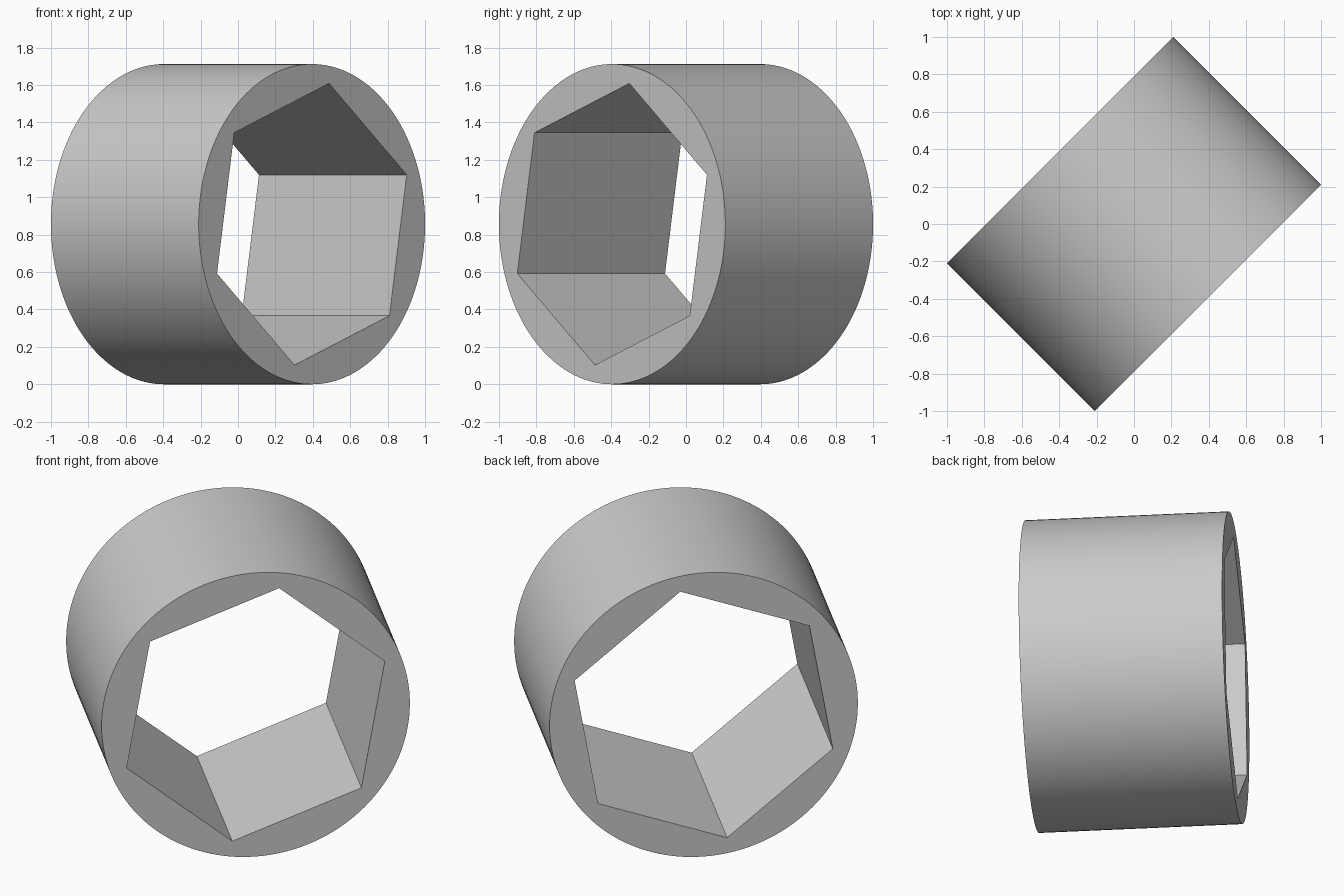
import bpy, bmesh
from math import radians
from mathutils import Matrix

if "Cube" in bpy.data.objects:
    bpy.data.objects.remove(bpy.data.objects["Cube"])

OUTER_RADIUS = 0.856
HEX_RADIUS = 0.764
LENGTH = 1.117
HEX_TURN = radians(-9.8)

# Plain grey material
grey = bpy.data.materials.new("plain_grey")
grey.use_nodes = True
colour = (0.6, 0.6, 0.6, 1)
grey.diffuse_color = colour
grey.node_tree.nodes["Principled BSDF"].inputs["Base Color"].default_value = colour

# End face: a disc with a hexagonal opening
bm = bmesh.new()
base = Matrix.Translation((0, 0, -LENGTH / 2))
bmesh.ops.create_circle(bm, segments=144, radius=OUTER_RADIUS, matrix=base)
bmesh.ops.create_circle(bm, segments=6, radius=HEX_RADIUS,
                        matrix=base @ Matrix.Rotation(HEX_TURN, 4, 'Z'))
bmesh.ops.triangle_fill(bm, edges=bm.edges[:], use_beauty=True, normal=(0, 0, 1))

# Extrude the end face into the round outer wall and the hexagonal bore
result = bmesh.ops.extrude_face_region(bm, geom=bm.faces[:], use_keep_orig=True)
top = [v for v in result["geom"] if isinstance(v, bmesh.types.BMVert)]
bmesh.ops.translate(bm, verts=top, vec=(0, 0, LENGTH))
bmesh.ops.recalc_face_normals(bm, faces=bm.faces[:])

mesh = bpy.data.meshes.new("hex_bore_sleeve")
bm.to_mesh(mesh)
bm.free()
mesh.materials.append(grey)

# Lay the sleeve on its side, turned diagonally
sleeve = bpy.data.objects.new("hex_bore_sleeve", mesh)
bpy.context.collection.objects.link(sleeve)
sleeve.rotation_euler = (radians(90), 0, radians(45))
sleeve.location.z = OUTER_RADIUS

# Smooth outer wall, crisp rims and bore edges
bpy.ops.object.select_all(action='DESELECT')
sleeve.select_set(True)
bpy.context.view_layer.objects.active = sleeve
bpy.ops.object.shade_smooth_by_angle(angle=radians(30))
